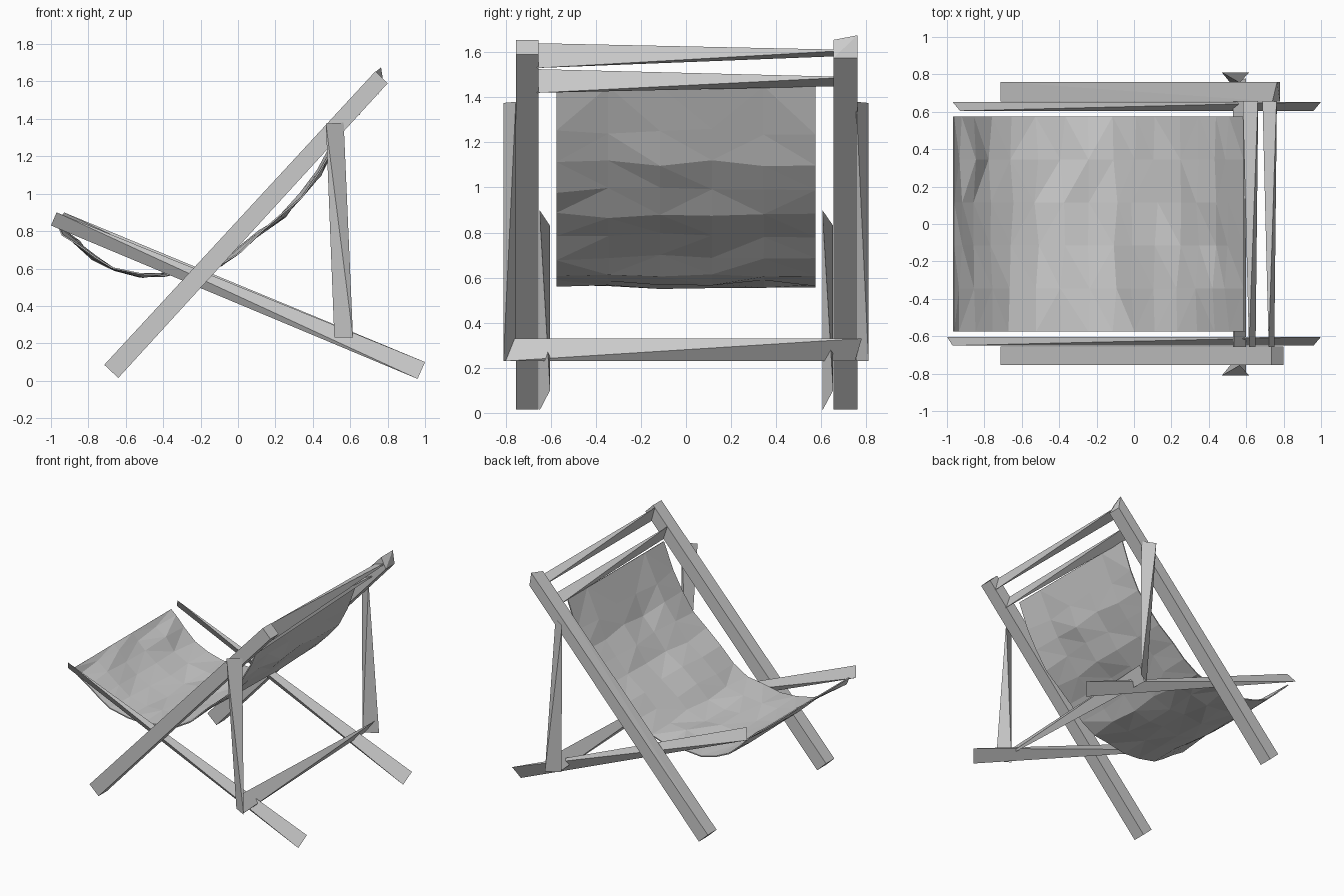
import bpy, bmesh, random
from mathutils import Vector

if "Cube" in bpy.data.objects:
    bpy.data.objects.remove(bpy.data.objects["Cube"])

random.seed(4)

grey = bpy.data.materials.new("plain_grey")
grey.diffuse_color = (0.6, 0.6, 0.6, 1)
grey.use_nodes = True
grey.node_tree.nodes["Principled BSDF"].inputs["Base Color"].default_value = grey.diffuse_color


def finish(name, bm):
    bmesh.ops.recalc_face_normals(bm, faces=bm.faces)
    mesh = bpy.data.meshes.new(name)
    bm.to_mesh(mesh)
    bm.free()
    mesh.materials.append(grey)
    obj = bpy.data.objects.new(name, mesh)
    bpy.context.collection.objects.link(obj)
    return obj


def hull(name, points):
    """Solid wrapped around a few corner points."""
    bm = bmesh.new()
    for p in points:
        bm.verts.new(p)
    bmesh.ops.convex_hull(bm, input=bm.verts)
    bmesh.ops.dissolve_limit(bm, angle_limit=0.01, verts=bm.verts, edges=bm.edges)
    return finish(name, bm)


# Steep back-rest rails, square section
rail = [(-0.715, 0.085), (-0.64, 0.015), (0.80, 1.59), (0.735, 1.655)]
hull("front_back_rail", [(x, y, z) for x, z in rail for y in (-0.755, -0.655)])
back = rail[:2] + [(0.78, 1.575), (0.74, 1.655)]
hull("rear_back_rail", [(x, 0.655, z) for x, z in back]
     + [(x, 0.76, z) for x, z in back[:3]] + [(0.765, 0.76, 1.675)])

# Shallow seat rails, twisted four-corner slats
hull("front_seat_rail", [(-0.97, -0.65, 0.90), (-1.0, -0.603, 0.83),
                         (0.96, -0.65, 0.01), (1.0, -0.603, 0.10)])
hull("rear_seat_rail", [(-0.97, 0.653, 0.83), (-0.93, 0.605, 0.90),
                        (1.0, 0.653, 0.10), (0.96, 0.605, 0.01)])

# Support posts on the outer sides
for s, side in ((-1, "front"), (1, "rear")):
    hull(side + "_support_post", [(0.47, s * 0.81, 1.375), (0.565, s * 0.755, 1.38),
                                  (0.615, s * 0.81, 0.23), (0.515, s * 0.755, 0.23)])

# Crossbars between the rails
hull("top_crossbar", [(0.72, -0.66, 1.64), (0.75, -0.66, 1.53),
                      (0.685, 0.74, 1.585), (0.765, 0.755, 1.61)])
hull("sling_crossbar", [(0.615, -0.66, 1.525), (0.65, -0.66, 1.42),
                        (0.58, 0.72, 1.45), (0.665, 0.74, 1.49)])
hull("lower_crossbar", [(0.53, -0.76, 0.33), (0.60, -0.80, 0.23),
                        (0.60, 0.78, 0.33), (0.53, 0.75, 0.23)])

# Fabric sling: sagging profile swept across, with small creases
profile = [(-0.965, 0.835), (-0.93, 0.79), (-0.86, 0.735), (-0.77, 0.655),
           (-0.66, 0.60), (-0.52, 0.565), (-0.38, 0.565), (-0.24, 0.58),
           (-0.10, 0.62), (0.0, 0.69), (0.12, 0.79), (0.24, 0.88),
           (0.34, 0.99), (0.43, 1.11), (0.50, 1.25), (0.59, 1.45)]
columns = [-0.575 + 0.23 * i for i in range(6)]
bm = bmesh.new()
grid = []
last = len(profile) - 1
for i, (x, z) in enumerate(profile):
    amount = 0 if i in (0, last) else 0.014
    row = []
    for y in columns:
        j = Vector((random.uniform(-1, 1), 0, random.uniform(-1, 1))) * amount
        row.append(bm.verts.new(Vector((x, y, z)) + j))
    grid.append(row)
for a, b in zip(grid, grid[1:]):
    for k in range(len(columns) - 1):
        bm.faces.new((a[k], a[k + 1], b[k + 1], b[k]))
bmesh.ops.triangulate(bm, faces=bm.faces)
sling = finish("fabric_sling", bm)
thick = sling.modifiers.new("cloth_thickness", 'SOLIDIFY')
thick.thickness = 0.008
thick.offset = 0
